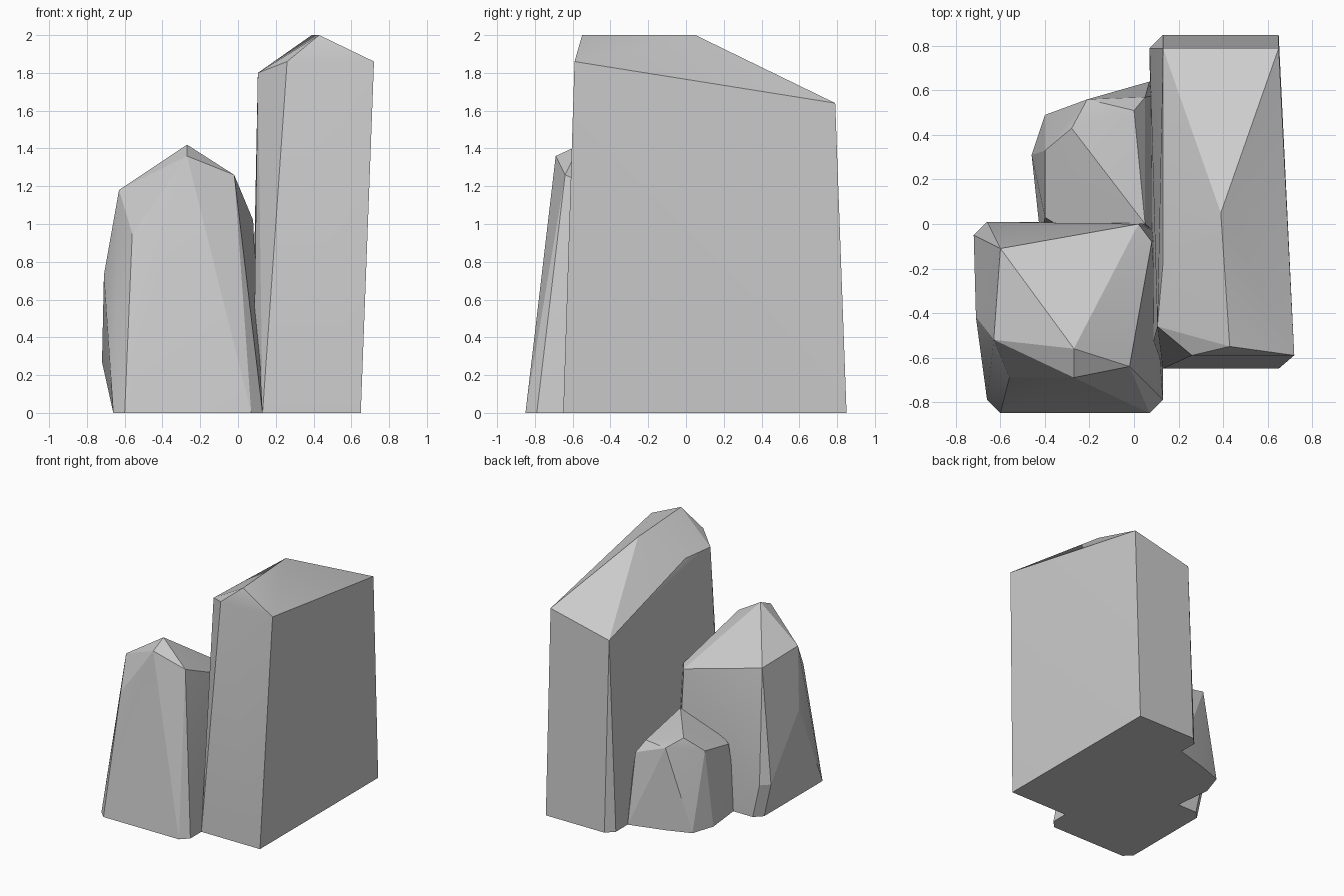
import bpy, bmesh
from math import radians

if "Cube" in bpy.data.objects:
    bpy.data.objects.remove(bpy.data.objects["Cube"])


def rock(name, base, upper):
    """Faceted boulder: convex hull of a ground outline and its upper corners."""
    bm = bmesh.new()
    for x, y in base:
        bm.verts.new((x, y, 0))
    for p in upper:
        bm.verts.new(p)
    res = bmesh.ops.convex_hull(bm, input=bm.verts[:])
    junk = {v for k in ("geom_interior", "geom_unused") for v in res[k]
            if isinstance(v, bmesh.types.BMVert) and v.is_valid}
    bmesh.ops.delete(bm, geom=list(junk), context='VERTS')
    bmesh.ops.dissolve_limit(bm, angle_limit=radians(1),
                             verts=bm.verts[:], edges=bm.edges[:])
    bmesh.ops.recalc_face_normals(bm, faces=bm.faces[:])
    me = bpy.data.meshes.new(name)
    bm.to_mesh(me)
    bm.free()
    ob = bpy.data.objects.new(name, me)
    bpy.context.collection.objects.link(ob)
    # soften only the nearly flat facets
    bpy.ops.object.select_all(action='DESELECT')
    ob.select_set(True)
    bpy.context.view_layer.objects.active = ob
    bpy.ops.object.shade_smooth_by_angle(angle=radians(15))
    return ob


# Tall slab with a ridge that slopes down to the back
rock("tall_rock",
     [(.13, -.65), (.65, -.65), (.65, .85), (.13, .85), (.07, .79), (.08, -.55)],
     [(.72, -.59, 1.86), (.43, -.55, 2), (.26, -.59, 1.86), (.105, -.46, 1.80),
      (.39, .05, 2), (.65, .79, 1.64), (.13, .79, 1.52), (.13, -.18, 1.81)])

# Medium boulder at the front left
rock("medium_rock",
     [(-.60, -.85), (.07, -.85), (.13, -.79), (.13, -.05), (.07, .01),
      (-.60, .01), (-.66, -.05), (-.66, -.79)],
     [(-.27, -.56, 1.42), (-.27, -.69, 1.36), (-.63, -.52, 1.18),
      (-.02, -.64, 1.26), (-.56, -.69, .95), (-.71, -.42, .73),
      (-.72, -.05, .27), (-.66, .01, .27), (-.60, -.11, 1.15),
      (.02, 0, 1.02), (.08, -.08, 1.02)])

# Small boulder tucked in at the back left
rock("small_rock",
     [(-.46, .31), (-.40, .49), (-.21, .56), (.07, .64), (.12, .58),
      (.12, -.06), (-.42, -.06)],
     [(-.21, .56, .66), (0, .51, .65), (-.28, .43, .71), (-.40, .33, .60),
      (-.40, .03, .54), (-.30, -.03, .57), (.05, 0, .70), (.05, .57, .56)])
